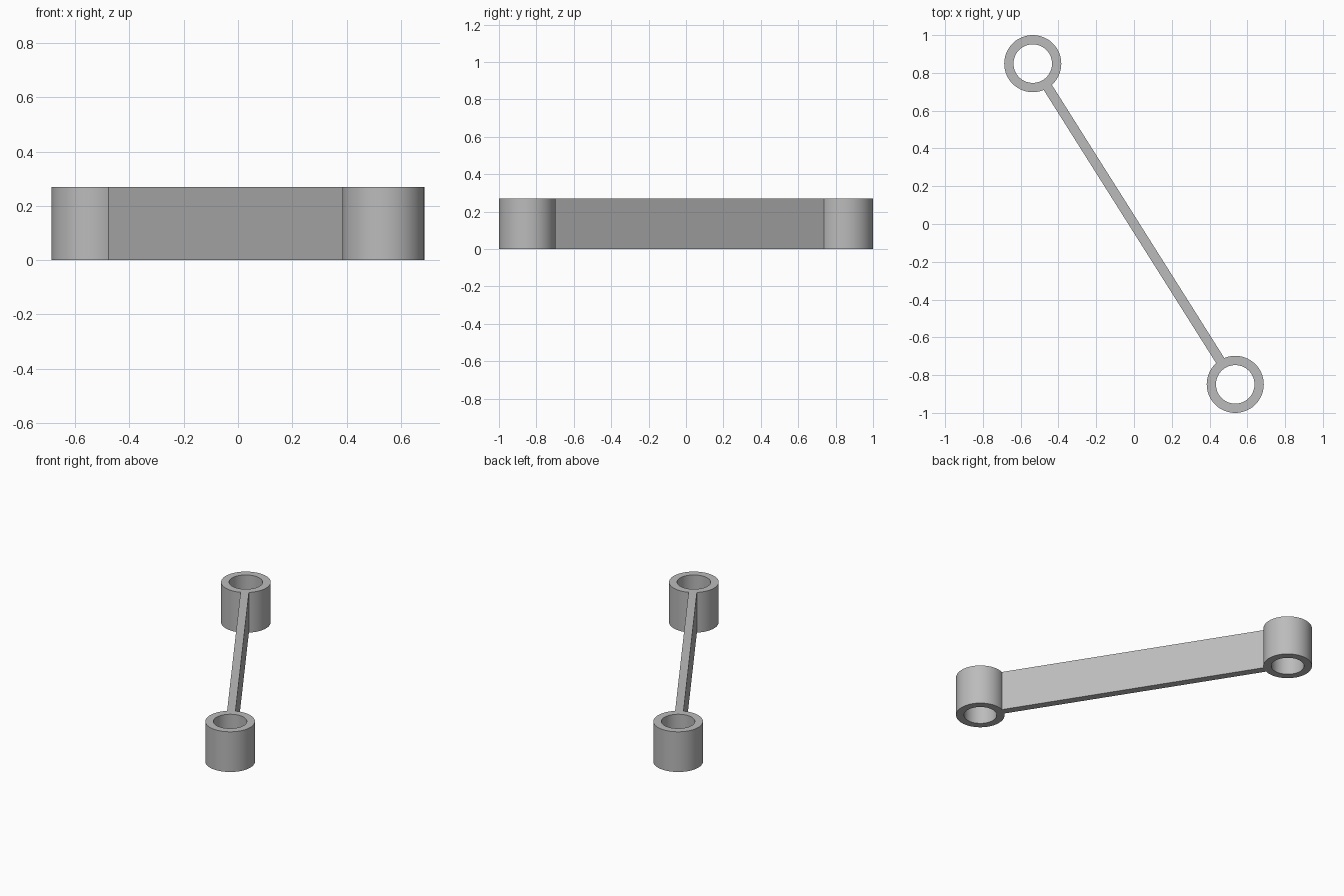
import bpy
import bmesh
from math import asin, atan2, cos, pi, sin

if "Cube" in bpy.data.objects:
    bpy.data.objects.remove(bpy.data.objects["Cube"], do_unlink=True)

HEIGHT = 0.27
OUTER, INNER = 0.151, 0.102
WEB = 0.051                      # web thickness
CX, CY = 0.536, 0.849            # eye centre offset
MOUTH, REST = 6, 84              # segments at the web joint, and around the rest

grey = bpy.data.materials.new("light_grey")
grey.use_nodes = True
colour = (0.5, 0.5, 0.5, 1)
grey.diffuse_color = colour
grey.node_tree.nodes["Principled BSDF"].inputs["Base Color"].default_value = colour

bm = bmesh.new()
half = asin(WEB / 2 / OUTER)
angles = [-half + 2 * half * i / MOUTH for i in range(MOUTH)]
angles += [half + (2 * pi - 2 * half) * i / REST for i in range(REST)]


def add_eye(x, y):
    """Flat ring facing the centre; returns the vertices where the web joins."""
    facing = atan2(-y, -x)

    def circle(r):
        return [bm.verts.new((x + r * cos(facing + a), y + r * sin(facing + a), 0))
                for a in angles]

    outer, inner = circle(OUTER), circle(INNER)
    for i in range(len(angles)):
        j = (i + 1) % len(angles)
        bm.faces.new((inner[i], outer[i], outer[j], inner[j]))
    return outer[:MOUTH + 1]


# Two eyes joined by a straight web, as one flat profile
back_joint = add_eye(-CX, CY)
front_joint = add_eye(CX, -CY)
bm.faces.new(back_joint[::-1] + front_joint[::-1])

mesh = bpy.data.meshes.new("connecting_link")
bm.to_mesh(mesh)
bm.free()
mesh.materials.append(grey)
link = bpy.data.objects.new("connecting_link", mesh)
bpy.context.collection.objects.link(link)

# Raise the profile to full height
solid = link.modifiers.new("height", "SOLIDIFY")
solid.thickness = HEIGHT
solid.offset = 1
bpy.ops.object.select_all(action="DESELECT")
link.select_set(True)
bpy.context.view_layer.objects.active = link
bpy.ops.object.modifier_apply(modifier=solid.name)
bpy.ops.object.shade_smooth_by_angle()
